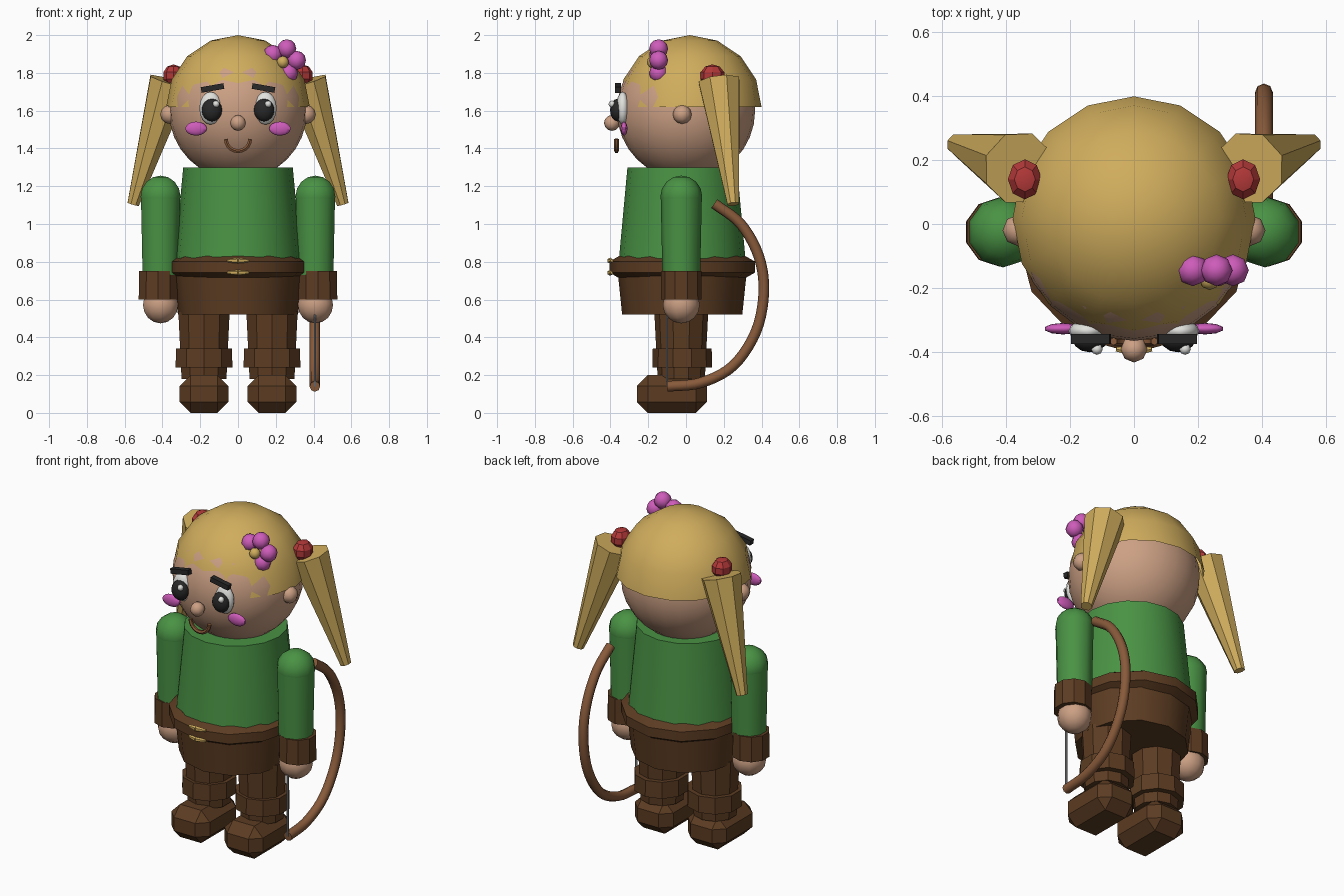
import bpy, bmesh, math
from mathutils import Vector, Matrix

if "Cube" in bpy.data.objects:
    bpy.data.objects.remove(bpy.data.objects["Cube"])


def mat(name, r, g, b):
    lin = [(c / 255 / 12.92) if c < 11 else ((c / 255 + 0.055) / 1.055) ** 2.4 for c in (r, g, b)]
    m = bpy.data.materials.new(name)
    m.diffuse_color = (*lin, 1)
    m.use_nodes = True
    m.node_tree.nodes["Principled BSDF"].inputs["Base Color"].default_value = m.diffuse_color
    return m


BLOND = mat("blond", 208, 173, 93)
GREEN = mat("tunic green", 73, 146, 68)
BROWN = mat("leather brown", 92, 60, 34)
SKIN = mat("skin", 204, 160, 132)
RED = mat("bobble red", 178, 56, 56)
PINK = mat("pink", 206, 92, 186)
BLACK = mat("black", 40, 40, 40)
WHITE = mat("white", 225, 225, 222)
WOOD = mat("bow wood", 136, 90, 58)
GREY = mat("string grey", 150, 150, 150)


def finish(name, bm, m, smooth=35):
    bmesh.ops.recalc_face_normals(bm, faces=bm.faces)
    me = bpy.data.meshes.new(name)
    bm.to_mesh(me)
    bm.free()
    me.materials.append(m)
    ob = bpy.data.objects.new(name, me)
    bpy.context.collection.objects.link(ob)
    if smooth:
        bpy.ops.object.select_all(action='DESELECT')
        bpy.context.view_layer.objects.active = ob
        ob.select_set(True)
        bpy.ops.object.shade_smooth_by_angle(angle=math.radians(smooth))
    return ob


def ball(name, c, r, m, seg=8, rings=6, smooth=60, cut=False):
    r = r if isinstance(r, tuple) else (r, r, r)
    bm = bmesh.new()
    bmesh.ops.create_uvsphere(bm, u_segments=seg, v_segments=rings, radius=1)
    if cut:  # keep the upper half only
        bmesh.ops.delete(bm, geom=[v for v in bm.verts if v.co.z < -0.01], context='VERTS')
    bm.transform(Matrix.Translation(c) @ Matrix.Diagonal((*r, 1)))
    return finish(name, bm, m, smooth)


def rod(name, a, b, ra, rb, m, seg=12, smooth=35):
    """Tapered round bar from point a to point b."""
    a, b = Vector(a), Vector(b)
    d = b - a
    bm = bmesh.new()
    bmesh.ops.create_cone(bm, cap_ends=True, segments=seg, radius1=ra, radius2=rb, depth=d.length)
    bm.transform(Matrix.Translation((a + b) / 2) @ d.to_track_quat('Z', 'Y').to_matrix().to_4x4())
    return finish(name, bm, m, smooth)


def box(name, c, size, m, rot=0.0, bevel=0.0):
    bm = bmesh.new()
    bmesh.ops.create_cube(bm, size=1)
    bm.transform(Matrix.Diagonal((*size, 1)))
    if bevel:
        bmesh.ops.bevel(bm, geom=bm.edges[:], offset=bevel, segments=1, affect='EDGES')
    bm.transform(Matrix.Translation(c) @ Matrix.Rotation(rot, 4, 'Y'))
    return finish(name, bm, m, 0)


def tube(name, pts, r, m, seg=8, closed=False, smooth=50):
    """Sweep a round section along a list of points."""
    pts = [Vector(p) for p in pts]
    n = len(pts)
    bm = bmesh.new()
    rings = []
    normal = (pts[1] - pts[0]).cross(pts[2] - pts[1]).normalized()
    for i, p in enumerate(pts):
        a = pts[(i - 1) % n] if closed or i else p
        b = pts[(i + 1) % n] if closed or i < n - 1 else p
        side = normal.cross((b - a).normalized())
        rings.append([bm.verts.new(p + r * (normal * math.cos(t) + side * math.sin(t)))
                      for t in (2 * math.pi * k / seg for k in range(seg))])
    for i in range(n if closed else n - 1):
        p, q = rings[i], rings[(i + 1) % n]
        for k in range(seg):
            bm.faces.new((p[k], p[(k + 1) % seg], q[(k + 1) % seg], q[k]))
    if not closed:
        bm.faces.new(rings[0])
        bm.faces.new(rings[-1])
    return finish(name, bm, m, smooth)


def spline(pts, steps=5):
    """Smooth curve through the points."""
    p = [Vector(v) for v in pts]
    p = [2 * p[0] - p[1]] + p + [2 * p[-1] - p[-2]]
    out = []
    for i in range(1, len(p) - 2):
        a, b, c, d = p[i - 1:i + 3]
        for s in range(steps):
            t = s / steps
            out.append(0.5 * (2 * b + (c - a) * t + (2 * a - 5 * b + 4 * c - d) * t * t
                              + (3 * b - a - 3 * c + d) * t ** 3))
    return out + [p[-2]]


Y = -0.02  # body centre line

# Body
rod("tunic", (0, Y, 0.76), (0, Y, 1.3), 0.34, 0.29, GREEN, 16)
rod("trouser_seat", (0, Y, 0.52), (0, Y, 0.78), 0.318, 0.345, BROWN, 12)
tube("belt", [(0.32 * math.cos(t), Y + 0.335 * math.sin(t), 0.772)
              for t in (2 * math.pi * i / 12 for i in range(12))], 0.058, BROWN, 6, True)
for z, part in ((0.742, "lower"), (0.806, "upper")):
    for s in (-1, 1):
        rod("buckle_bar_" + part, (0, -0.402, z), (s * 0.056, -0.392, z), 0.016, 0.008, BLOND, 6)

# Head, hair and face
ball("head", (0, 0, 1.6), 0.366, SKIN, 24, 16)
ball("hair_cap", (0, 0.02, 1.62), 0.38, BLOND, 16, 8, cut=True)
ball("nose", (0, -0.392, 1.535), 0.042, SKIN)
tube("mouth", [(0.064 * math.cos(t), -0.368, 1.45 + 0.064 * math.sin(t))
               for t in (math.pi * (1 + i / 10) for i in range(11))], 0.012, WOOD, 6)

for s, side in ((-1, "left"), (1, "right")):
    ball("eye_white_" + side, (s * 0.145, -0.335, 1.613), (0.06, 0.035, 0.087), WHITE, 12, 8)
    ball("pupil_" + side, (s * 0.138, -0.362, 1.603), (0.054, 0.04, 0.06), BLACK, 12, 8)
    ball("eye_glint_" + side, (s * 0.138 + 0.022, -0.392, 1.635), 0.018, WHITE)
    box("eyebrow_" + side, (s * 0.135, -0.36, 1.72), (0.122, 0.032, 0.03), BLACK, s * math.radians(10))
    ball("cheek_" + side, (s * 0.222, -0.328, 1.505), (0.06, 0.018, 0.037), PINK, 10, 8)
    ball("ear_" + side, (s * 0.362, -0.02, 1.58), 0.05, SKIN)
    ball("hair_bobble_" + side, (s * 0.342, 0.14, 1.785), (0.056, 0.066, 0.06), RED, 8, 5, 30)
    rod("pigtail_" + side, (s * 0.36, 0.175, 1.755), (s * 0.555, 0.25, 1.105), 0.116, 0.033, BLOND, 8)

    # Arms
    x = s * 0.41
    ball("shoulder_" + side, (x, -0.025, 1.145), 0.111, GREEN, 10, 8)
    rod("sleeve_" + side, (x, -0.025, 0.73), (x, -0.025, 1.145), 0.1, 0.109, GREEN, 10, 40)
    rod("sleeve_cuff_" + side, (s * 0.423, -0.025, 0.6), (s * 0.423, -0.025, 0.752), 0.108, 0.106, BROWN, 10, 30)
    ball("hand_" + side, (x, -0.025, 0.572), 0.098, SKIN, 10, 8)

    # Legs and boots
    x = s * 0.18
    rod("leg_" + side, (x, -0.025, 0.18), (x, -0.025, 0.54), 0.125, 0.143, BROWN, 10)
    rod("boot_cuff_" + side, (x, -0.02, 0.24), (x, -0.02, 0.34), 0.158, 0.156, BROWN, 10, 30)
    box("boot_" + side, (x, -0.075, 0.1), (0.26, 0.37, 0.2), BROWN, bevel=0.058)

# Flower in the hair
for i in range(5):
    t = math.radians(4 + 72 * i)
    ball("petal", (0.242 + 0.068 * math.cos(t), -0.145, 1.862 + 0.068 * math.sin(t)), 0.05, PINK)
ball("flower_centre", (0.237, -0.175, 1.857), 0.032, BLOND)

# Bow and its string
bow = [(0.15, 1.108), (0.29, 1.0), (0.385, 0.83), (0.412, 0.64),
       (0.37, 0.43), (0.25, 0.25), (0.08, 0.16), (-0.1, 0.14)]
tube("bow", spline([(0.407, y, z) for y, z in bow]), 0.028, WOOD, 8)
rod("bow_string", (0.407, -0.1, 0.14), (0.407, -0.1, 0.6), 0.006, 0.006, GREY, 6)
